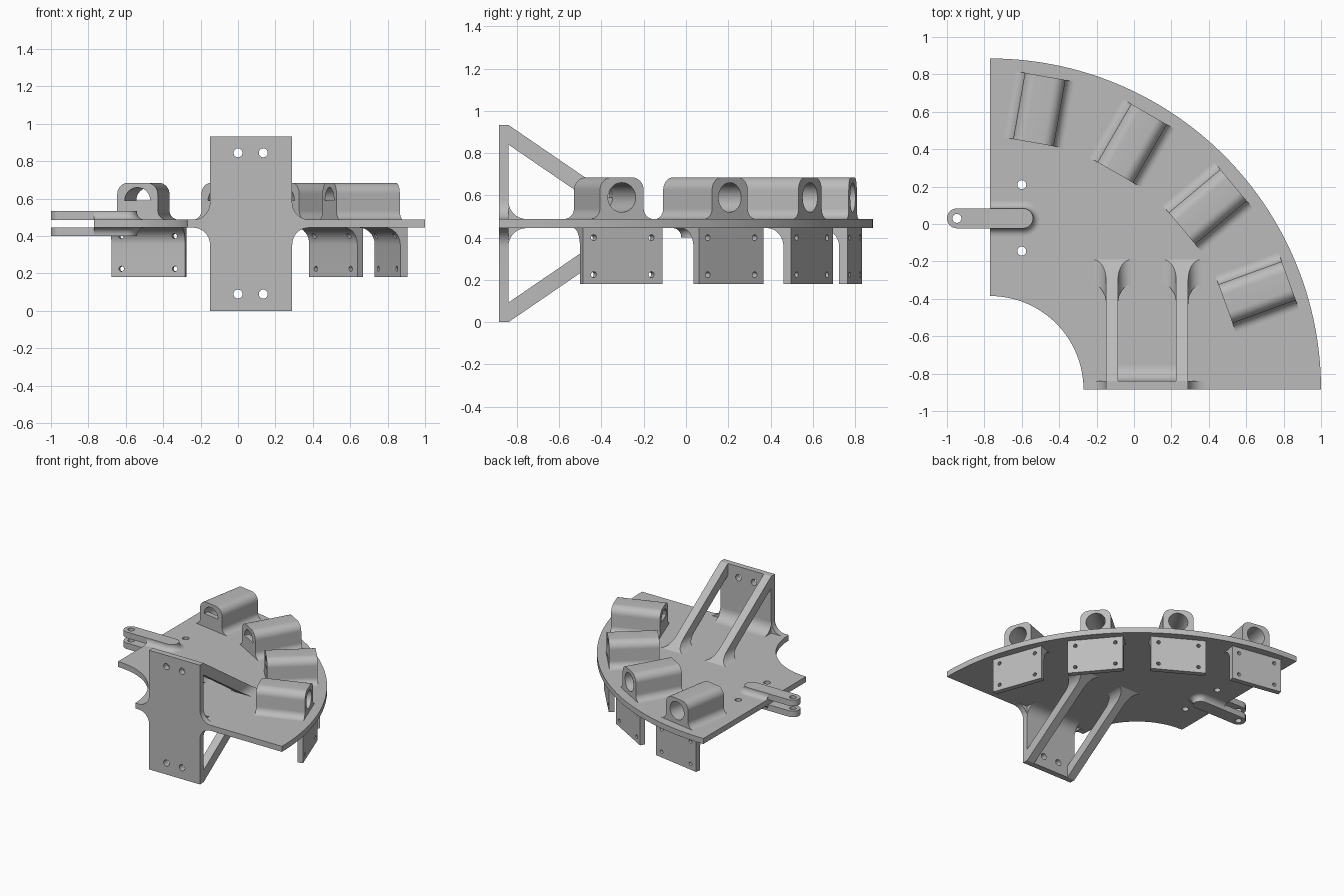
import bpy, bmesh
from math import cos, sin, radians, pi
from mathutils import Matrix, Vector

if "Cube" in bpy.data.objects:
    bpy.data.objects.remove(bpy.data.objects["Cube"], do_unlink=True)

grey = bpy.data.materials.new("plain_grey")
grey.use_nodes = True
COLOUR = (0.5, 0.5, 0.5, 1)
grey.diffuse_color = COLOUR
grey.node_tree.nodes["Principled BSDF"].inputs["Base Color"].default_value = COLOUR

# Shared dimensions
CX, CY = -0.77, -0.885            # centre of the quarter ring
ZB, ZT, TOP = 0.445, 0.488, 0.933  # plate bottom, plate top, overall height
AXES = {"x": lambda u, v, w: (w, u, v),   # profile in yz, extruded along x
        "y": lambda u, v, w: (u, w, v),   # profile in xz, extruded along y
        "z": lambda u, v, w: (u, v, w)}   # profile in xy, extruded along z


def arc(cx, cy, r, start, end, n=10):
    return [(cx + r * cos(radians(start + (end - start) * i / n)),
             cy + r * sin(radians(start + (end - start) * i / n))) for i in range(n + 1)]


def circle(cx, cy, r, n=32):
    return arc(cx, cy, r, 0, 360, n)[:-1]


def loft(name, rings, matrix=Matrix()):
    """Closed solid through a list of matching rings of points."""
    bm = bmesh.new()
    loops = [[bm.verts.new(matrix @ Vector(p)) for p in ring] for ring in rings]
    bm.faces.new(loops[0])
    bm.faces.new(loops[-1])
    for a, b in zip(loops, loops[1:]):
        for i in range(len(a)):
            j = (i + 1) % len(a)
            bm.faces.new((a[i], a[j], b[j], b[i]))
    bmesh.ops.recalc_face_normals(bm, faces=bm.faces)
    mesh = bpy.data.meshes.new(name)
    bm.to_mesh(mesh)
    bm.free()
    mesh.materials.append(grey)
    obj = bpy.data.objects.new(name, mesh)
    bpy.context.collection.objects.link(obj)
    return obj


def prism(name, profile, axis, lo, hi, matrix=Matrix()):
    return loft(name, [[AXES[axis](u, v, w) for u, v in profile] for w in (lo, hi)], matrix)


def combine(obj, tools, operation="DIFFERENCE"):
    """Apply booleans and remove the cutters."""
    for tool in tools:
        mod = obj.modifiers.new("cut", "BOOLEAN")
        mod.operation, mod.solver, mod.object = operation, "EXACT", tool
    graph = bpy.context.evaluated_depsgraph_get()
    mesh = bpy.data.meshes.new_from_object(obj.evaluated_get(graph))
    obj.modifiers.clear()
    obj.data = mesh
    for tool in tools:
        bpy.data.objects.remove(tool, do_unlink=True)
    return obj


def flared_column(x0, x1, r):
    """Upright outline that flares into both faces of the plate."""
    right = [(x1, 0)] + arc(x1 + r, ZB - r, r, 180, 90)
    right += arc(x1 + r, ZT + r, r, 270, 180) + [(x1, TOP)]
    return right + [(x0 + x1 - x, z) for x, z in reversed(right)]


# Quarter ring base plate with two bolt holes
plate = prism("base_plate", arc(CX, CY, 1.77, 0, 90, 64) + arc(CX, CY, 0.5, 90, 0, 32), "z", ZB, ZT)
combine(plate, [prism("cutter", circle(-0.6, y, 0.024), "z", 0.3, 0.6) for y in (0.21, -0.145)])

# Outer stations: tube holder above, drilled flange below
WALL, FILLET, ROUND = 0.11, 0.05, 0.06
side = arc(WALL + FILLET, ZT + FILLET, FILLET, 270, 180)
side += arc(WALL - ROUND, 0.685 - ROUND, ROUND, 0, 90)
holder_profile = [(WALL + FILLET, ZT - 0.01)] + side
holder_profile += [(-y, z) for y, z in reversed(holder_profile)]
flange_profile = [(1.71, 0.18), (1.71, ZB + 0.01), (1.58, ZB + 0.01)]
flange_profile += arc(1.58, ZB - 0.09, 0.09, 90, 0) + [(1.67, 0.18)]

for i, angle in enumerate((20, 40, 60, 80), 1):
    m = Matrix.Translation((CX, CY, 0)) @ Matrix.Rotation(radians(angle), 4, "Z")
    holder = prism(f"tube_holder_{i}", holder_profile, "x", 1.34, 1.70, m)
    # Full bore from outside, half-round opening at the inner end
    combine(holder, [
        prism("cutter", circle(0, 0.59, 0.07), "x", 1.38, 1.8, m),
        prism("cutter", arc(0, 0.59, 0.0695, 0, 180, 16), "x", 1.3, 1.45, m)])
    flange = prism(f"flange_{i}", flange_profile, "y", -0.2, 0.2, m)
    combine(flange, [prism("cutter", circle(y, z, 0.014, 16), "x", 1.5, 1.8, m)
                     for y in (-0.145, 0.145) for z in (0.225, 0.4)])

# Upright mounting panel at the front
panel = prism("mounting_panel", flared_column(-0.15, 0.29, 0.09), "y", CY, -0.84)
combine(panel, [prism("cutter", circle(x, z, 0.024), "y", -1, -0.7)
                for x in (0, 0.135) for z in (0.09, 0.845)])


def level(points, upper):
    return points if upper else [(y, TOP - z) for y, z in points]


# Diagonal struts and panel fillets, above and below the plate
strut_profile = [(-0.845, TOP), (-0.84, TOP), (-0.19, ZT), (-0.19, 0.47),
                 (-0.325, 0.47), (-0.325, ZT), (-0.84, 0.84), (-0.845, 0.84)]
fillet_profile = [(-0.845, 0.47)] + [(-0.755, 0.47)] + arc(-0.755, ZT + 0.085, 0.085, 270, 180)
fillet_profile += [(-0.845, ZT + 0.085)]
for upper, label in ((True, "upper"), (False, "lower")):
    for name, x0, x1 in (("left", 0.225, 0.29), ("right", -0.15, -0.085)):
        strut = prism(f"{label}_{name}_strut", level(strut_profile, upper), "x", x0 - 0.2, x1 + 0.2)
        combine(strut, [prism("cutter", flared_column(x0, x1, 0.07), "y", -1, 0)], "INTERSECT")
    prism(f"{label}_panel_fillet", level(fillet_profile, upper), "x", -0.15, 0.29)

# Clevis: two round-ended arms, each blended into the plate
AY, AR, FOOT = 0.03, 0.053, 0.04
for label, flip in (("upper", False), ("lower", True)):
    height = (lambda z: TOP - z) if flip else (lambda z: z)
    outline = arc(-0.593, AY, AR, -90, 90, 20) + arc(-1 + AR, AY, AR, 90, 270, 20)
    arm = prism(f"{label}_clevis_arm", outline, "z", height(ZT - 0.002), height(0.533))
    combine(arm, [prism("cutter", circle(-1 + AR, AY, 0.024), "z", 0.3, 0.6)])
    rings = []
    for offset, z in arc(FOOT, ZT + FOOT, FOOT, 270, 180, 8):
        r = AR + offset
        ring = [(CX, AY - r)] + arc(-0.593, AY, r, -90, 90, 24) + [(CX, AY + r)]
        rings.append([(x, y, height(z)) for x, y in ring])
    loft(f"{label}_clevis_fillet", rings)

# Smooth curved faces, keep edges sharp
for obj in bpy.context.collection.objects:
    if obj.type == "MESH" and grey.name in obj.data.materials:
        bpy.ops.object.select_all(action="DESELECT")
        obj.select_set(True)
        bpy.context.view_layer.objects.active = obj
        bpy.ops.object.shade_smooth_by_angle(angle=radians(30))
